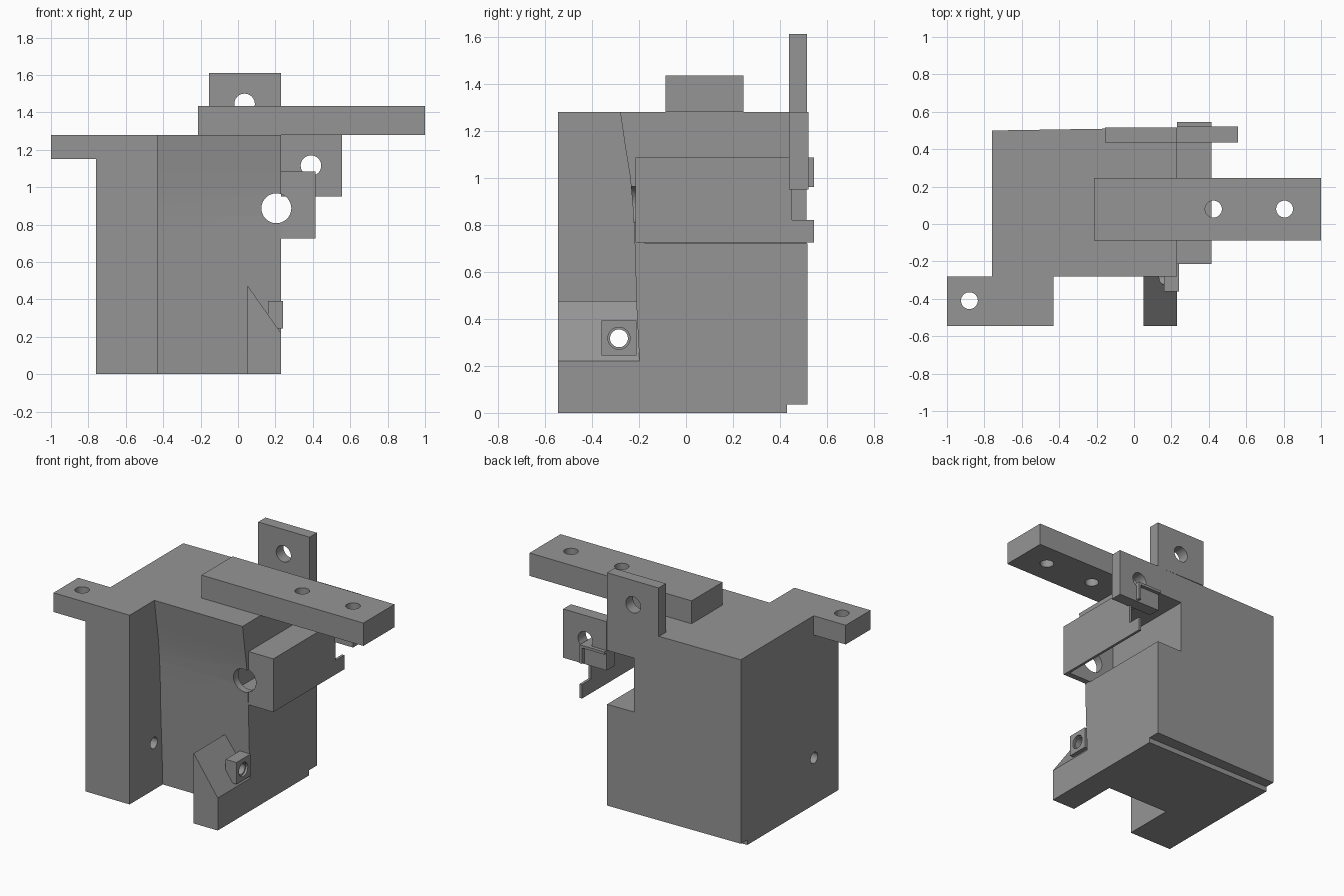
import bpy, bmesh, math
from mathutils import Vector

cube = bpy.data.objects.get("Cube")
if cube:
    bpy.data.objects.remove(cube, do_unlink=True)

GREY = (0.3, 0.3, 0.3, 1.0)
mat = bpy.data.materials.new("plain grey")
mat.use_nodes = True
mat.diffuse_color = GREY
mat.node_tree.nodes["Principled BSDF"].inputs["Base Color"].default_value = GREY


def prism(name, profile, axis, start, end):
    """Extrude a 2D profile along an axis; profile is in the other two axes, in order."""
    bm = bmesh.new()

    def place(p, d):
        co = list(p)
        co.insert("xyz".index(axis), d)
        return bm.verts.new(co)

    face = bm.faces.new([place(p, start) for p in profile])
    shift = Vector([end - start if a == axis else 0 for a in "xyz"])
    new = bmesh.ops.extrude_face_region(bm, geom=[face])["geom"]
    bmesh.ops.translate(bm, vec=shift, verts=[v for v in new if isinstance(v, bmesh.types.BMVert)])
    bmesh.ops.recalc_face_normals(bm, faces=bm.faces)
    mesh = bpy.data.meshes.new(name)
    bm.to_mesh(mesh)
    bm.free()
    mesh.materials.append(mat)
    ob = bpy.data.objects.new(name, mesh)
    bpy.context.collection.objects.link(ob)
    return ob


def box(name, x, y, z):
    return prism(name, [(x[0], y[0]), (x[1], y[0]), (x[1], y[1]), (x[0], y[1])], "z", *z)


def rod(axis, u, v, r, start=-2, end=2):
    """Round cutter centred at (u, v) in the plane across the axis."""
    ring = [(u + r * math.cos(math.tau * i / 32), v + r * math.sin(math.tau * i / 32)) for i in range(32)]
    return prism("cutter", ring, axis, start, end)


def cut(ob, *cutters):
    bpy.context.view_layer.objects.active = ob
    for c in cutters:
        c.hide_render = True
        m = ob.modifiers.new("cut", "BOOLEAN")
        m.operation, m.solver, m.object = "DIFFERENCE", "EXACT", c
        bpy.ops.object.modifier_apply(modifier=m.name)
        bpy.data.objects.remove(c, do_unlink=True)


def pin_hole():
    return rod("x", -0.285, 0.317, 0.038)


def sight_hole():
    return rod("y", 0.205, 0.887, 0.08)


# Main body: concave front, small step under the back edge
front = [(-0.28, 1.28), (-0.258, 1.13), (-0.237, 1.0), (-0.224, 0.85), (-0.217, 0.7),
         (-0.21, 0.45), (-0.198, 0.22), (-0.19, 0)]
body = prism("main_body", front + [(0.43, 0), (0.43, 0.035), (0.51, 0.035), (0.51, 1.28)], "x", -0.76, 0.23)
for v in body.data.vertices:
    if v.co.y > 0.5:
        v.co.y = 0.512 + 0.016 * v.co.x
cut(body, box("cutter", (0.03, 0.5), (-0.175, 0.8), (0.72, 1.085)), sight_hole())

# Front column and its mounting tab
column = box("front_column", (-0.76, -0.43), (-0.545, -0.19), (0, 1.28))
cut(column, pin_hole())
tab = box("mounting_tab", (-1, -0.76), (-0.545, -0.28), (1.15, 1.28))
cut(tab, rod("z", -0.88, -0.41, 0.045))

# Sloped leg with a drilled boss
leg = prism("sloped_leg", [(0.05, 0), (0.23, 0), (0.23, 0.22), (0.05, 0.475)], "y", -0.545, -0.19)
cut(leg, pin_hole())
boss = box("leg_boss", (0.16, 0.24), (-0.36, -0.21), (0.245, 0.392))
cut(boss, pin_hole(), rod("x", -0.285, 0.317, 0.047, 0.225, 0.5))

# Thin-walled side housing, open below and behind
housing = box("side_housing", (0.23, 0.415), (-0.215, 0.545), (0.725, 1.085))
cut(housing,
    box("cutter", (0.1, 0.397), (-0.175, 0.8), (0.6, 1.067)),
    box("cutter", (0.3, 0.6), (0.45, 0.8), (0.82, 0.96)),
    sight_hole())

# Upright plate and lower wing at the back
plate = box("upright_plate", (-0.155, 0.23), (0.437, 0.515), (1.28, 1.61))
cut(plate, rod("y", 0.035, 1.445, 0.055))
wing = box("back_wing", (0.23, 0.555), (0.437, 0.52), (0.95, 1.28))
cut(wing, rod("y", 0.39, 1.115, 0.055))

# Top bar with two holes
bar = box("top_bar", (-0.213, 1), (-0.087, 0.245), (1.28, 1.435))
cut(bar, *[rod("z", x, 0.08, 0.045) for x in (0.425, 0.805)])

# Soft shading on curves, crisp edges elsewhere
for ob in (body, column, tab, leg, boss, housing, plate, wing, bar):
    bpy.ops.object.select_all(action="DESELECT")
    ob.select_set(True)
    bpy.context.view_layer.objects.active = ob
    bpy.ops.object.shade_smooth_by_angle(angle=math.radians(30))
